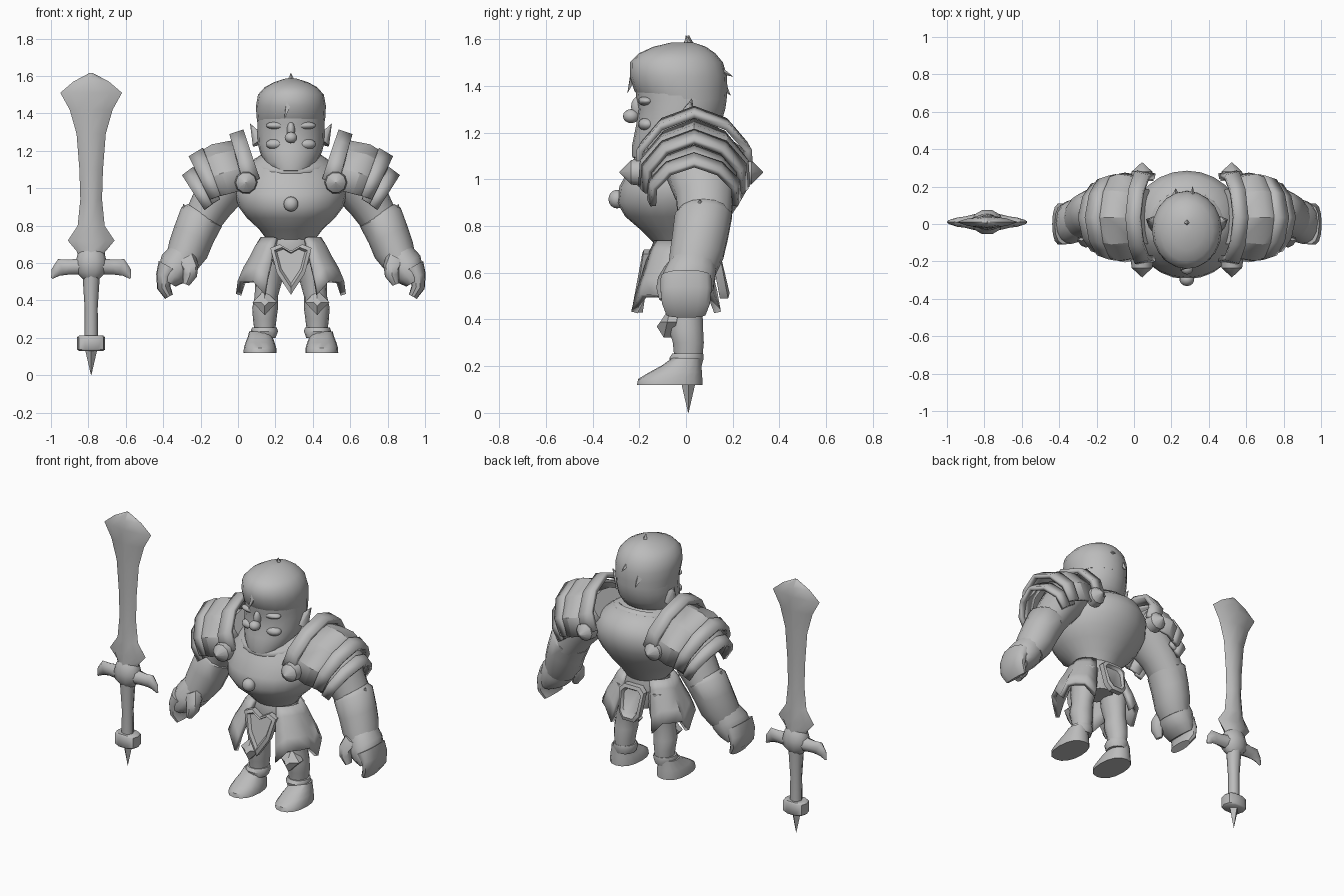
import bpy, bmesh, math
from mathutils import Vector

if "Cube" in bpy.data.objects:
    bpy.data.objects.remove(bpy.data.objects["Cube"], do_unlink=True)

BODY, SWORD = 0.283, -0.785   # x of the figure and of the sword

stone = bpy.data.materials.new("plain grey")
stone.use_nodes = True
stone.diffuse_color = (0.5, 0.5, 0.5, 1)
bsdf = stone.node_tree.nodes["Principled BSDF"]
bsdf.inputs["Base Color"].default_value = (0.5, 0.5, 0.5, 1)
bsdf.inputs["Roughness"].default_value = 0.8


def finish(ob, angle=45):
    ob.data.materials.append(stone)
    bpy.ops.object.select_all(action='DESELECT')
    ob.select_set(True)
    bpy.context.view_layer.objects.active = ob
    bpy.ops.object.shade_smooth_by_angle(angle=math.radians(angle))


def make(name, verts, faces, pair=False, cx=BODY, thick=0, angle=45):
    """Build a mesh around x = cx, or a mirrored left and right pair."""
    for side, s in ((("left_", 1), ("right_", -1)) if pair else (("", 1),)):
        me = bpy.data.meshes.new(side + name)
        me.from_pydata([(cx + s * x, y, z) for x, y, z in verts], [], faces)
        bm = bmesh.new()
        bm.from_mesh(me)
        bmesh.ops.recalc_face_normals(bm, faces=bm.faces)
        bm.to_mesh(me)
        bm.free()
        ob = bpy.data.objects.new(side + name, me)
        bpy.context.collection.objects.link(ob)
        if thick:
            mod = ob.modifiers.new("thickness", 'SOLIDIFY')
            mod.thickness, mod.offset = thick, 0
        finish(ob, angle)


def tube(name, path, n=14, flat=False, power=1, **kw):
    """Loft ellipses (x, y, z, rx, ry) along a path; flat keeps them level."""
    verts, faces = [], []
    for i, (x, y, z, rx, ry) in enumerate(path):
        a, b = path[max(i - 1, 0)], path[min(i + 1, len(path) - 1)]
        t = Vector((0, 0, 1)) if flat else Vector((b[0] - a[0], 0, b[2] - a[2])).normalized()
        v = Vector((0, 1, 0)).cross(t)
        for k in range(n):
            c, s = math.cos(math.tau * k / n), math.sin(math.tau * k / n)
            c, s = (math.copysign(abs(q) ** power, q) if abs(q) > 1e-6 else 0 for q in (c, s))
            verts.append(Vector((x, y + s * ry, z)) + v * c * rx)
    for i in range(len(path) - 1):
        for k in range(n):
            j = (k + 1) % n
            faces.append((i * n + k, i * n + j, i * n + n + j, i * n + n + k))
    faces += [tuple(range(n)), tuple(range(len(verts) - n, len(verts)))]
    make(name, verts, faces, **kw)


def stack(name, rows, x=0, n=20, **kw):
    """Level loft from rows of (z, half width, front y, back y)."""
    tube(name, [(x, (f + b) / 2, z, w, (b - f) / 2) for z, w, f, b in rows], n, True, **kw)


def spike(name, base, tip, r, n=6, r2=0.001, **kw):
    base, tip = Vector(base), Vector(tip)
    q = (tip - base).to_track_quat('Z', 'Y')
    verts = []
    for c, rad in ((base, r), (tip, r2)):
        verts += [c + q @ Vector((rad * math.cos(math.tau * k / n), rad * math.sin(math.tau * k / n), 0))
                  for k in range(n)]
    faces = [(k, (k + 1) % n, n + (k + 1) % n, n + k) for k in range(n)]
    make(name, verts, faces + [tuple(range(n)), tuple(range(n, 2 * n))], **kw)


def sheet(name, rows, thick, **kw):
    m = len(rows[0])
    faces = [(i * m + k, i * m + k + 1, i * m + m + k + 1, i * m + m + k)
             for i in range(len(rows) - 1) for k in range(m - 1)]
    make(name, [p for r in rows for p in r], faces, thick=thick, **kw)


def ball(name, x, y, z, sx, sy, sz):
    bpy.ops.mesh.primitive_uv_sphere_add(segments=14, ring_count=8, location=(BODY + x, y, z))
    ob = bpy.context.object
    ob.name, ob.scale = name, (sx, sy, sz)
    finish(ob)


def plate(name, half, y0, y1, out, layers, cx=0, **kw):
    """Symmetric plate from a half outline; y runs y0 to y1 downwards, layers are (scale, height)."""
    pts = half + [(-x, z) for x, z in reversed(half) if x > 0]
    top, low = max(z for _, z in pts), min(z for _, z in pts)
    cz = sum(z for _, z in pts) / len(pts)
    n, verts, faces = len(pts), [], []
    for k, d in layers:
        verts += [(cx + x * k, y0 + (y1 - y0) * (top - z) / (top - low) + out * d, cz + (z - cz) * k)
                  for x, z in pts]
    for i in range(len(layers) - 1):
        faces += [(i * n + k, i * n + (k + 1) % n, i * n + n + (k + 1) % n, i * n + n + k) for k in range(n)]
    last = (len(layers) - 1) * n
    make(name, verts, faces + [tuple(range(n)), tuple(range(last, last + n))], **kw)


# Torso, hips and collar
stack("torso", [(.72, .125, -.13, .1), (.78, .17, -.19, .14), (.84, .235, -.26, .19), (.9, .28, -.295, .23),
                (.97, .3, -.285, .27), (1.05, .29, -.24, .285), (1.12, .24, -.2, .26), (1.18, .16, -.16, .18)], n=24)
stack("hips", [(.54, .08, -.09, .09), (.6, .14, -.12, .1), (.68, .15, -.15, .11), (.75, .125, -.13, .1)])
ball("chest_stud", 0, -.295, .915, .04, .037, .04)
bpy.ops.mesh.primitive_torus_add(major_radius=.18, minor_radius=.03, major_segments=24, minor_segments=8,
                                 location=(BODY, -.02, 1.125), rotation=(.22, 0, 0))
bpy.context.object.name = "collar"
finish(bpy.context.object)

# Head, hair and face
stack("head", [(1.08, .07, -.2, -.06), (1.095, .105, -.23, -.02), (1.14, .14, -.232, .05), (1.19, .165, -.222, .115),
               (1.24, .178, -.212, .15), (1.3, .18, -.205, .168), (1.34, .18, -.212, .174), (1.42, .18, -.22, .174)])
stack("hair", [(1.34, .178, -.19, .174), (1.38, .184, -.222, .177), (1.44, .187, -.24, .176), (1.5, .176, -.24, .158),
               (1.54, .14, -.2, .125), (1.567, .09, -.14, .085), (1.586, .03, -.06, .03)])
for s in (-1, 1):
    ball("brow", s * .07, -.168, 1.335, .065, .037, .022)
    ball("cheek", s * .08, -.165, 1.235, .055, .04, .03)
ball("nose", 0, -.235, 1.27, .034, .035, .03)
ball("nose_bridge", 0, -.205, 1.31, .022, .03, .045)
spike("ear", (.165, 0, 1.245), (.218, .025, 1.345), .046, 8, pair=True)
for name, base, tip in (("top_tuft", (0, .01, 1.57), (0, 0, 1.615)), ("forelock", (-.01, -.22, 1.46), (-.035, -.25, 1.37)),
                        ("crown_tuft", (.03, .12, 1.48), (.03, .2, 1.44)), ("nape_tuft", (-.06, .15, 1.41), (-.06, .19, 1.36))):
    spike(name, base, tip, .022, 4)

# Shoulder armour: arches given by top (x, z), foot (x, z) and half width
ARCH = [(-1, 0), (-.97, .42), (-.6, .8), (0, 1), (.6, .8), (.97, .42), (1, 0)]


def armour(name, arches, thick):
    rows = [[(bx + (tx - bx) * h, .035 + w * f, bz + (tz - bz) * h) for f, h in ARCH]
            for tx, tz, bx, bz, w in arches]
    sheet(name, rows, thick, pair=True, angle=28)


armour("shoulder_inner_rim", [(.25, 1.3, .17, 1.05, .22), (.325, 1.275, .25, 1.01, .24)], .03)
armour("shoulder_plate", [(.29, 1.25, .22, 1.0, .21), (.42, 1.225, .33, .97, .23), (.51, 1.17, .41, .95, .2)], .02)
armour("shoulder_outer_rim", [(.465, 1.205, .375, .96, .22), (.54, 1.16, .43, .94, .198)], .025)
armour("lower_shoulder_plate", [(.46, 1.14, .38, .94, .19), (.54, 1.085, .44, .905, .178)], .02)
armour("lower_shoulder_rim", [(.515, 1.105, .42, .915, .19), (.575, 1.06, .46, .885, .175)], .025)
for place, y, d in (("front", -.185, -1), ("back", .23, 1)):
    spike(place + "_stud", (.24, y, 1.03), (.24, y + d * .05, 1.03), .062, 10, .055, pair=True)
    spike(place + "_stud_tip", (.24, y + d * .05, 1.03), (.24, y + d * .1, 1.03), .055, 10, pair=True)

# Arms, bracers and hands
tube("upper_arm", [(.22, .04, 1.12, .1, .15), (.34, .06, 1.03, .13, .15), (.42, .08, .92, .115, .125),
                   (.48, .08, .82, .1, .115)], pair=True)
tube("bracer", [(.468, .075, .86, .1, .11), (.478, .075, .845, .12, .125), (.52, .06, .75, .113, .122),
                (.55, .045, .67, .11, .118), (.585, .025, .6, .09, .105)], pair=True)
spike("bracer_spur", (.545, .06, .81), (.575, .06, .915), .065, 4, pair=True)
tube("palm", [(.57, .03, .65, .085, .1), (.605, .015, .59, .1, .115), (.635, .005, .54, .082, .115),
              (.66, 0, .5, .05, .1)], power=.95, pair=True)
tube("fingers", [(.65, 0, .58, .065, .11), (.678, 0, .53, .044, .112), (.68, 0, .47, .036, .105),
                 (.652, 0, .42, .024, .085)], power=.85, pair=True)
tube("thumb", [(.565, -.04, .63, .055, .05), (.54, -.075, .58, .047, .045), (.54, -.085, .535, .038, .042),
               (.56, -.09, .485, .018, .025)], 8, pair=True)

# Skirt flaps and framed plates
rows = []
for t, r in ((0, .15), (.2, .185), (.45, .215), (.7, .25), (1, .28)):
    row = []
    for k in range(-4, 5):
        a = math.radians(k * 15)
        low = .43 if k % 4 == 0 else .5
        depth = .85 if k < 0 else .62
        row.append((r * math.cos(a), depth * r * math.sin(a) - .015, .73 + (low - .73) * t))
    rows.append(row)
sheet("skirt_flap", rows, .03, pair=True)
FRAMED = [(1, -.02), (1, .015), (.8, .022), (.68, .004)]
plate("front_plate", [(0, .665), (.06, .7), (.11, .68), (.075, .545), (0, .43)], -.165, -.205, -1, FRAMED)
plate("back_plate", [(.055, .7), (.085, .67), (.07, .53), (.04, .49)], .125, .165, 1, FRAMED)

# Legs and boots
tube("leg", [(.11, 0, .66, .08, .1), (.12, 0, .5, .072, .085), (.132, 0, .42, .062, .073), (.138, 0, .36, .069, .075),
             (.14, .01, .3, .063, .068), (.14, .01, .22, .053, .06)], flat=True, pair=True)
plate("knee_pad", [(0, .458), (.065, .39), (0, .322)], -.055, -.085, -1, [(1, -.03), (1, .01), (.3, .04)],
      cx=.14, pair=True, angle=20)
stack("boot_cuff", [(.2, .06, -.065, .068), (.235, .073, -.073, .078), (.255, .066, -.06, .075)], x=.142, n=14, pair=True)
stack("boot", [(.12, .088, -.21, .07), (.145, .087, -.205, .07), (.175, .078, -.155, .068), (.205, .066, -.1, .066),
               (.235, .058, -.06, .065)], x=.165, n=16, power=.88, pair=True)

# Sword
blade = [(.6, .07, .05), (.66, .075, .05), (.72, .125, .04), (.8, .072, .042), (.94, .058, .035), (1.1, .063, .032),
         (1.29, .078, .032), (1.42, .115, .033), (1.51, .165, .033), (1.57, .095, .028), (1.615, .01, .004)]
tube("blade", [(0, .01, z, w, d) for z, w, d in blade], 8, True, power=1.4, cx=SWORD, angle=60)
tube("guard", [(-.01, .01, .59, .06, .055), (.07, .01, .58, .043, .042), (.12, .01, .578, .04, .03),
               (.16, .01, .578, .046, .025), (.19, .01, .55, .028, .015), (.21, .01, .518, .005, .005)], 8, pair=True, cx=SWORD)
tube("guard_hub", [(0, .01, z, w, w * .8) for z, w in ((.515, .045), (.55, .08), (.6, .085), (.65, .072), (.69, .03))],
     10, True, cx=SWORD)
tube("grip", [(0, .01, z, w, w) for z, w in ((.6, .05), (.53, .046), (.36, .035), (.18, .036))], 8, True, cx=SWORD)
tube("pommel", [(0, .01, z, w, w * .75) for z, w in ((.13, .065), (.138, .075), (.203, .075), (.212, .065))], 10, True,
     power=.7, cx=SWORD)
spike("pommel_spike", (0, .01, .135), (0, .01, 0), .032, 4, cx=SWORD)
